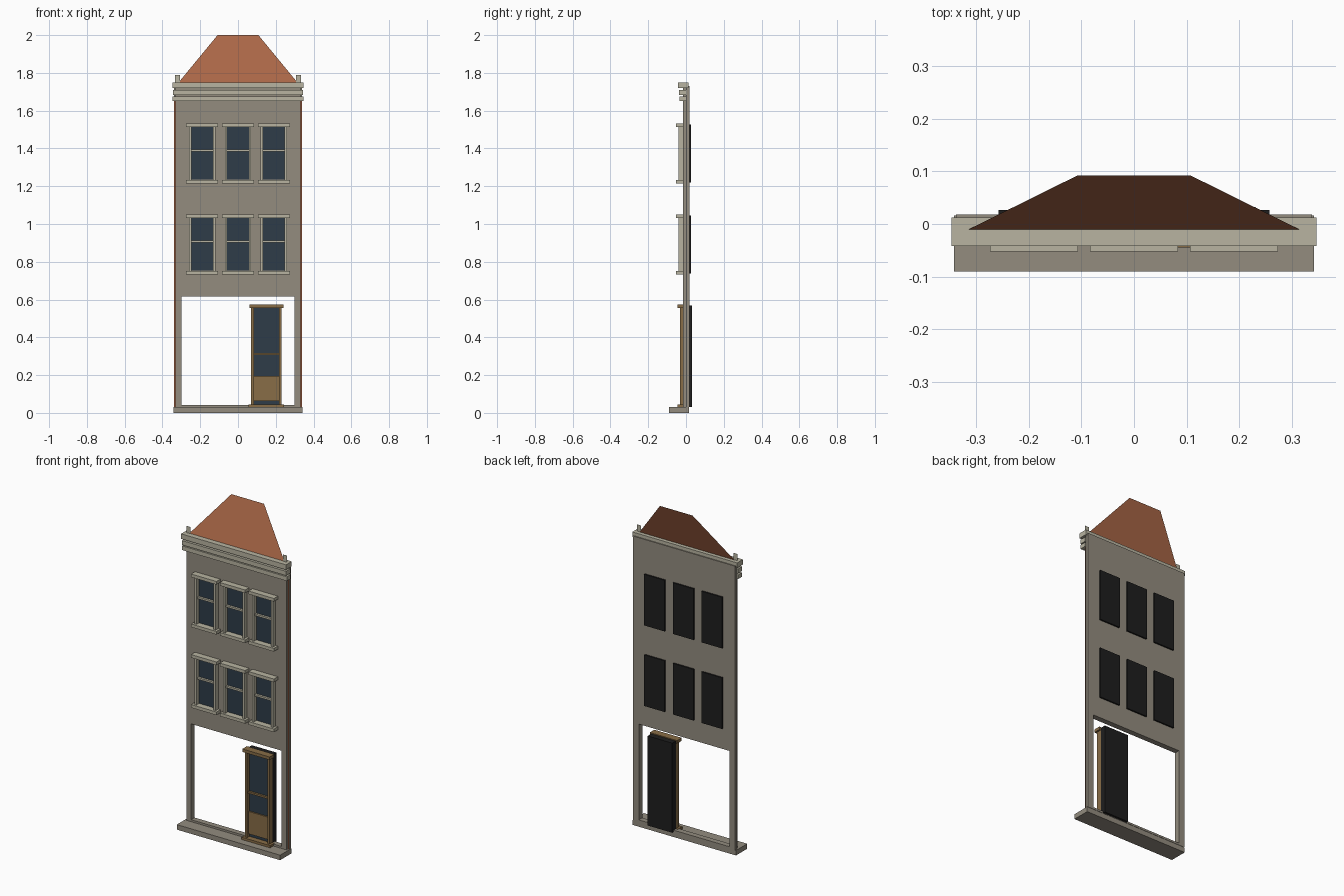
import bpy

cube = bpy.data.objects.get("Cube")
if cube:
    bpy.data.objects.remove(cube, do_unlink=True)


def material(name, *srgb):
    """Flat material from 0-255 screen values, converted to linear."""
    lin = [((c / 255 + 0.055) / 1.055) ** 2.4 for c in srgb]
    m = bpy.data.materials.new(name)
    m.use_nodes = True
    m.diffuse_color = (*lin, 1)
    m.node_tree.nodes["Principled BSDF"].inputs["Base Color"].default_value = (*lin, 1)
    return m


STONE = material("grey stone", 147, 140, 127)
TRIM = material("pale trim", 184, 180, 161)
ROOF = material("roof tile", 170, 103, 71)
WOOD = material("door wood", 136, 109, 71)
GLASS = material("dark glass", 46, 60, 72)
BACK = material("black backing", 30, 30, 30)


def mesh(name, verts, faces, mat):
    me = bpy.data.meshes.new(name)
    me.from_pydata(verts, [], faces)
    me.materials.append(mat)
    ob = bpy.data.objects.new(name, me)
    bpy.context.collection.objects.link(ob)
    return ob


def box(name, xs, ys, zs, mat):
    v = [(x, y, z) for x in xs for y in ys for z in zs]
    f = [(0, 1, 3, 2), (4, 6, 7, 5), (0, 4, 5, 1), (2, 3, 7, 6), (0, 2, 6, 4), (1, 5, 7, 3)]
    return mesh(name, v, f, mat)


def sheet(name, xs, y, zs, mat):
    """Single flat panel facing the front."""
    v = [(xs[0], y, zs[0]), (xs[1], y, zs[0]), (xs[1], y, zs[1]), (xs[0], y, zs[1])]
    return mesh(name, v, [(0, 1, 2, 3)], mat)


# Pavement step and threshold
box("base_step", (-.342, .342), (-.09, .016), (0, .03), STONE)
box("threshold", (-.3, .3), (-.015, .018), (.03, .042), STONE)

# Facade: front skin and slightly wider rear skin around the open shopfront
for label, half, ys in (("front", .33, (-.015, .001)), ("rear", .338, (.001, .018))):
    box(f"{label}_wall", (-half, half), ys, (.615, 1.73), STONE)
    for side, s in (("left", 1), ("right", -1)):
        box(f"{label}_pier_{side}", sorted((s * .3, s * half)), ys, (.03, .615), STONE)

# Brick edge strips and small posts above the cornice
for side, s in (("left", 1), ("right", -1)):
    sheet(f"edge_strip_{side}", sorted((s * .33, s * .338)), -.001, (.03, 1.65), ROOF)
    sheet(f"cornice_post_{side}", sorted((s * .306, s * .334)), -.012, (1.745, 1.79), TRIM)

# Cornice bands
box("cornice_top", (-.347, .347), (-.042, .012), (1.72, 1.75), TRIM)
box("cornice_middle", (-.345, .345), (-.038, .003), (1.683, 1.709), TRIM)
box("cornice_lower", (-.347, .347), (-.034, .003), (1.65, 1.675), TRIM)

# Sloping roof panel
mesh("roof", [(-.314, -.01, 1.75), (.314, -.01, 1.75), (.108, .092, 2), (-.108, .092, 2)],
     [(0, 1, 2, 3)], ROOF)


def window(name, x, z):
    """Sash window whose sill underside is at z."""
    def span(half):
        return (x - half, x + half)
    box(name + "_backing", span(.068), (.01, .027), (z + .005, z + .311), BACK)
    sheet(name + "_glass", span(.06), -.017, (z + .02, z + .298), GLASS)
    box(name + "_sill", span(.084), (-.052, -.015), (z, z + .019), TRIM)
    box(name + "_lintel", span(.084), (-.052, -.015), (z + .299, z + .318), TRIM)
    box(name + "_mid_rail", span(.057), (-.03, -.015), (z + .169, z + .18), TRIM)
    for side, s in (("left", 1), ("right", -1)):
        box(f"{name}_jamb_{side}", sorted((x + s * .057, x + s * .07)),
            (-.04, -.015), (z + .019, z + .299), TRIM)


for row, z in (("lower", .733), ("upper", 1.215)):
    for col, x in (("right", -.19), ("middle", 0), ("left", .19)):
        window(f"{row}_{col}_window", x, z)

# Door with glazed upper part
box("door_backing", (.069, .231), (-.002, .032), (.032, .568), BACK)
sheet("door_glass", (.084, .217), -.012, (.042, .557), GLASS)
box("door_panel", (.084, .217), (-.02, -.002), (.062, .196), WOOD)
box("door_mid_rail", (.084, .217), (-.024, -.002), (.306, .317), WOOD)
box("door_lintel", (.06, .241), (-.045, -.002), (.555, .573), WOOD)
box("door_sill", (.056, .244), (-.045, -.002), (.03, .044), WOOD)
for side, xs in (("right", (.069, .084)), ("left", (.217, .231))):
    box(f"door_jamb_{side}", xs, (-.033, -.002), (.044, .555), WOOD)
